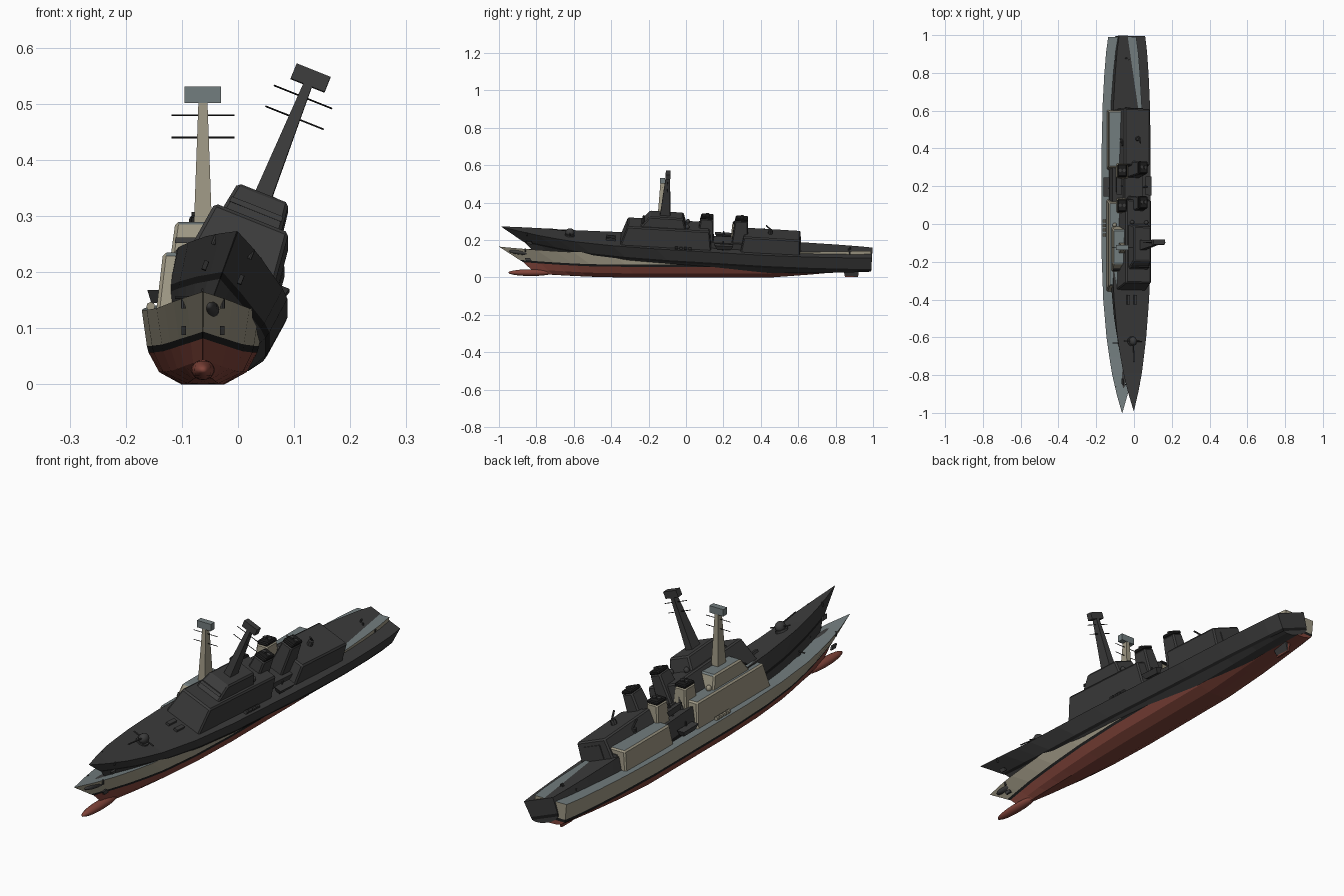
import bpy, bmesh, math
from mathutils import Matrix, Vector

if "Cube" in bpy.data.objects:
    bpy.data.objects.remove(bpy.data.objects["Cube"])


def colour(name, rgb):
    m = bpy.data.materials.new(name)
    m.diffuse_color = (*rgb, 1)
    m.use_nodes = True
    m.node_tree.nodes["Principled BSDF"].inputs["Base Color"].default_value = m.diffuse_color
    return m


BEIGE = colour("beige_paint", (0.34, 0.31, 0.23))
GREY = colour("deck_grey", (0.17, 0.205, 0.21))
RED = colour("red_bottom", (0.22, 0.058, 0.042))
BLACK = colour("black", (0.012, 0.012, 0.012))
DARK = colour("dark_grey", (0.045, 0.045, 0.045))


def finish(bm, name, mats, smooth=False):
    me = bpy.data.meshes.new(name)
    bmesh.ops.recalc_face_normals(bm, faces=bm.faces)
    bm.to_mesh(me)
    bm.free()
    for m in mats:
        me.materials.append(m)
    if smooth:
        me.shade_smooth()
    ob = bpy.data.objects.new(name, me)
    bpy.context.collection.objects.link(ob)
    ob.matrix_world = POSE
    return ob


def block(name, low, high, side, top=None, x=0, bevel=0):
    """Tapered block; low and high are (half width, y0, y1, z)."""
    bm = bmesh.new()
    rings = []
    for w, y0, y1, z in (low, high):
        rings.append([bm.verts.new((x + a * w, y, z)) for a, y in
                      ((-1, y0), (1, y0), (1, y1), (-1, y1))])
    bm.faces.new(rings[0])
    bm.faces.new(rings[1])
    for i in range(4):
        j = (i + 1) % 4
        bm.faces.new((rings[0][i], rings[0][j], rings[1][j], rings[1][i]))
    if bevel:
        bmesh.ops.bevel(bm, geom=bm.edges[:], offset=bevel, segments=1, affect='EDGES')
    bmesh.ops.recalc_face_normals(bm, faces=bm.faces)
    for f in bm.faces:
        f.material_index = 1 if f.normal.z > 0.8 else 0
    return finish(bm, name, [side, top or side])


def rod(name, a, b, r, mat, r2=None, sides=8):
    a, b = Vector(a), Vector(b)
    bm = bmesh.new()
    rot = (b - a).to_track_quat('Z', 'Y').to_matrix().to_4x4()
    bmesh.ops.create_cone(bm, cap_ends=True, segments=sides, radius1=r,
                          radius2=r if r2 is None else r2, depth=(b - a).length,
                          matrix=Matrix.Translation((a + b) / 2) @ rot)
    return finish(bm, name, [mat])


def ball(name, loc, size, mat):
    bm = bmesh.new()
    bmesh.ops.create_uvsphere(bm, u_segments=16, v_segments=10, radius=1,
                              matrix=Matrix.Translation(loc) @ Matrix.Diagonal((*size, 1)))
    return finish(bm, name, [mat], True)


# hull stations along the length, with the fullness of the plan at each
STATIONS = [(0, 0.01), (.05, .27), (.1, .48), (.15, .63), (.2, .76), (.3, .92), (.42, 1),
            (.7, 1), (.82, .95), (.9, .87), (.96, .78), (1, .68)]
# rows: stem y, half width, z at bow, middle and stern
ROWS = [(-.80, .000, .020, .000, .045), (-.80, .038, .022, .000, .046),
        (-.83, .078, .045, .022, .054), (-.87, .097, .082, .057, .064),
        (-.89, .100, .094, .069, .076), (-1.0, .109, .165, .133, .142)]


def hull(name, bottom, stripe, side, deck):
    bm = bmesh.new()
    grid = {-1: [], 1: []}
    for s in (-1, 1):
        for t, full in STATIONS:
            bow = max(0, 1 - t / .25) ** 1.5
            stern = max(0, (t - .72) / .28)
            line = []
            for k, (stem, w, zb, zm, zs) in enumerate(ROWS):
                fine = full ** (1.0 if k == 5 else 1.15) if t < .5 else full
                line.append(bm.verts.new((s * w * fine, stem + t * (.99 - stem),
                                          zm + (zb - zm) * bow + (zs - zm) * stern)))
            grid[s].append(line)
        for i in range(len(STATIONS) - 1):
            for k in range(5):
                a, b = grid[s][i], grid[s][i + 1]
                f = bm.faces.new((a[k], a[k + 1], b[k + 1], b[k]))
                f.material_index = (0, 0, 0, 1, 2)[k]
    left, right = grid[-1], grid[1]
    # deck
    for i in range(len(STATIONS) - 1):
        f = bm.faces.new((left[i][5], right[i][5], right[i + 1][5], left[i + 1][5]))
        f.material_index = 3
    # transom and stem
    for i in (0, -1):
        for k in range(5):
            f = bm.faces.new((left[i][k], right[i][k], right[i][k + 1], left[i][k + 1]))
            f.material_index = (0, 0, 0, 1, 2)[k]
    bmesh.ops.remove_doubles(bm, verts=bm.verts, dist=0.0003)
    return finish(bm, name, [bottom, stripe, side, deck])


def ship(p, side, deck, bottom, trim):
    hull(p + "hull", bottom, BLACK, side, deck)
    ball(p + "bow_bulb", (0, -.83, .026), (.021, .12, .018), bottom)
    block(p + "rudder", (.004, .85, .92, .002), (.005, .84, .925, .05), bottom)

    # superstructure
    block(p + "forward_house", (.084, -.36, .13, .125), (.071, -.325, .115, .235), side, deck, bevel=.006)
    block(p + "bridge", (.058, -.26, -.01, .225), (.049, -.21, -.03, .290), side, deck, bevel=.006)
    block(p + "bridge_windows", (.05, -.2475, -.2425, .252), (.049, -.2415, -.2365, .262), trim)
    block(p + "midship_house", (.05, .12, .31, .125), (.05, .12, .31, .165), side, deck)
    block(p + "hangar", (.082, .285, .605, .125), (.072, .30, .60, .216), side, deck, bevel=.006)
    block(p + "hangar_door", (.04, .60, .608, .14), (.04, .60, .605, .195), trim)

    # funnels with dark caps and twin exhausts
    for n, y in (("forward", .095), ("aft", .28)):
        block(p + n + "_funnel", (.036, y - .045, y + .045, .15),
              (.025, y - .033, y + .036, .288), side, bevel=.006)
        block(p + n + "_funnel_cap", (.025, y - .033, y + .036, .286),
              (.024, y - .028, y + .036, .301), BLACK, bevel=.004)
        for s in (-1, 1):
            rod(p + n + "_exhaust", (s * .011, y + .004, .295), (s * .011, y + .004, .307), .009, trim)

    # mast, radar and yards
    block(p + "mast", (.016, -.155, -.10, .285), (.008, -.137, -.113, .505), side)
    block(p + "radar", (.0325, -.138, -.112, .502), (.0325, -.138, -.112, .531), deck)
    for z in (.44, .48):
        rod(p + "yard", (-.056, -.125, z), (.056, -.125, z), .0015, BLACK, sides=6)

    # main gun
    rod(p + "gun_base", (0, -.63, .13), (0, -.63, .145), .026, trim, sides=12)
    ball(p + "gun_turret", (0, -.63, .155), (.02, .024, .022), trim)
    rod(p + "gun_barrel", (0, -.64, .162), (0, -.74, .168), .003, trim)
    rod(p + "gun_arm", (-.05, -.63, .155), (.05, -.63, .155), .003, trim)
    # rear gun on the hangar roof
    rod(p + "rear_gun_base", (0, .44, .21), (0, .44, .235), .012, trim)
    rod(p + "rear_gun_barrel", (0, .45, .232), (0, .415, .262), .004, trim)

    # fittings on both sides
    for s in (-1, 1):
        block(p + "deck_hatch", (.008, -.435, -.385, .13), (.008, -.435, -.385, .143), trim, x=s * .02)
        ball(p + "radar_dome", (s * .04, -.005, .243), (.011, .011, .013), side)
        block(p + "boat", (.009, .16, .235, .145), (.016, .145, .245, .168), trim, x=s * .083)
        rod(p + "boat_davit", (s * .07, .19, .13), (s * .07, .19, .185), .004, trim)
        block(p + "anchor", (.004, -.853, -.825, .088), (.004, -.862, -.834, .104), trim, x=s * .034)
        for i in range(4):
            rod(p + "raft_canister", (s * .093, -.065 + i * .024, .139),
                (s * .093, -.049 + i * .024, .139), .008, side)
        for y in (-.86, .87):
            rod(p + "bollard", (s * .035, y, .135), (s * .035, y, .154), .004, trim)


# upright ship
POSE = Matrix.Translation((-.0625, 0, 0))
ship("upright_", BEIGE, GREY, RED, DARK)

# listing ship, rolled to starboard with the bow raised
POSE = (Matrix.Translation((-.0625, 0, .06)) @ Matrix.Rotation(math.radians(-3.43), 4, 'X')
        @ Matrix.Rotation(math.radians(21.8), 4, 'Y'))
ship("listing_", DARK, DARK, DARK, DARK)
